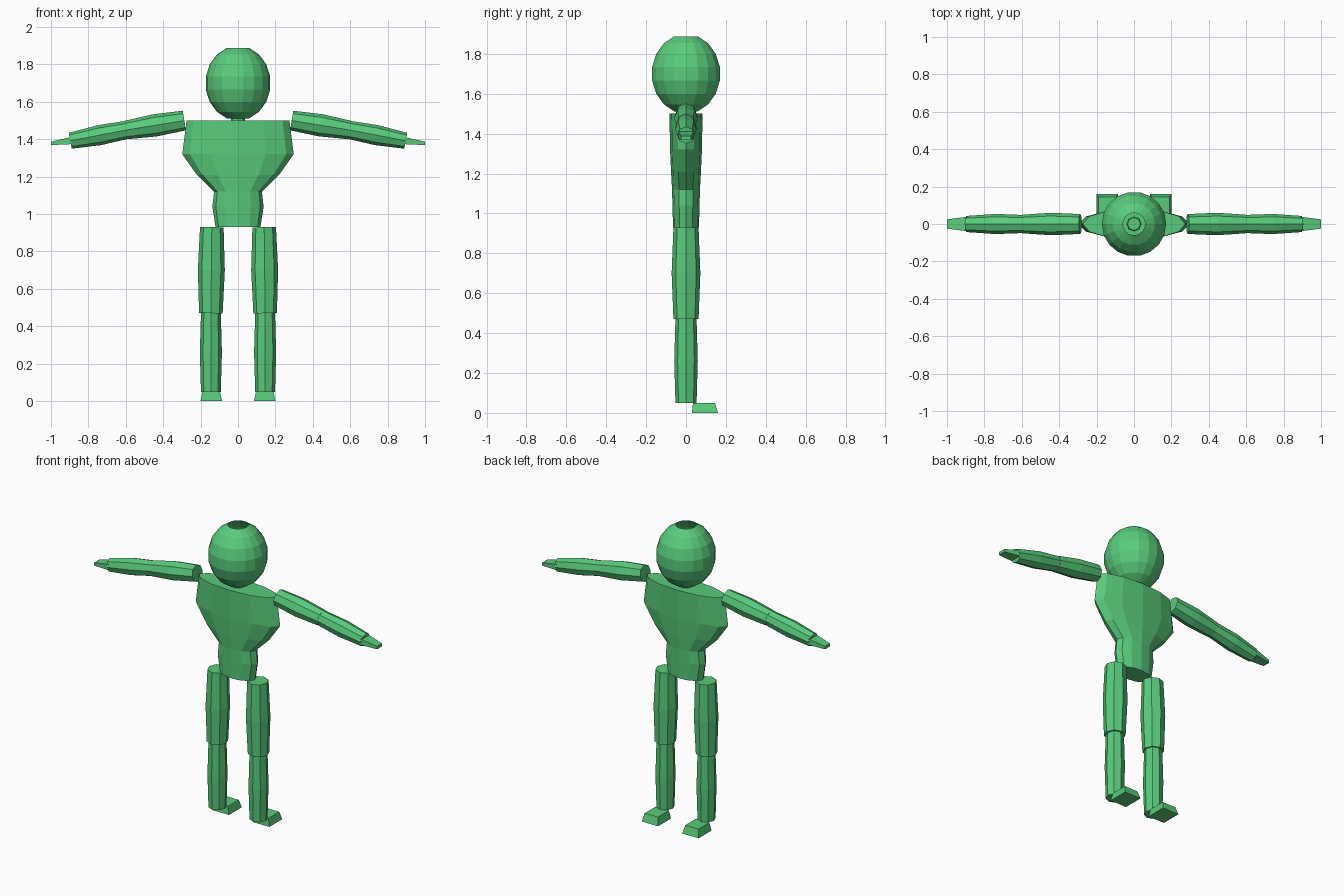
import bpy, bmesh
from math import sin, cos, pi, radians
from mathutils import Vector

if "Cube" in bpy.data.objects:
    bpy.data.objects.remove(bpy.data.objects["Cube"])

green = bpy.data.materials.new("green")
green.diffuse_color = (0.1, 0.6, 0.2, 1)
green.use_nodes = True
green.node_tree.nodes["Principled BSDF"].inputs["Base Color"].default_value = green.diffuse_color


def add_object(name, bm):
    bmesh.ops.recalc_face_normals(bm, faces=bm.faces)
    mesh = bpy.data.meshes.new(name)
    bm.to_mesh(mesh)
    bm.free()
    mesh.materials.append(green)
    obj = bpy.data.objects.new(name, mesh)
    bpy.context.collection.objects.link(obj)
    return obj


def loft(name, sections, u, v=(0, 1, 0), sides=8, turn=0.0, cap=True):
    """Skin rings given as (centre, radius along u, radius along v)."""
    bm = bmesh.new()
    u, v = Vector(u).normalized(), Vector(v)
    rings = []
    for centre, ru, rv in sections:
        angles = [turn + 2 * pi * i / sides for i in range(sides)]
        rings.append([bm.verts.new(Vector(centre) + u * ru * cos(a) + v * rv * sin(a))
                      for a in angles])
    for a, b in zip(rings, rings[1:]):
        for i in range(sides):
            j = (i + 1) % sides
            bm.faces.new((a[i], a[j], b[j], b[i]))
    if cap:
        bm.faces.new(rings[0])
        bm.faces.new(rings[-1])
    return add_object(name, bm)


def limb(name, start, end, radii):
    """Bulging limb segment with rings evenly spaced from start to end."""
    start, end = Vector(start), Vector(end)
    axis = (end - start).normalized()
    u = axis.cross(Vector((0, 1, 0)))
    n = len(radii) - 1
    return loft(name, [(start.lerp(end, i / n), r, r) for i, r in enumerate(radii)], u)


X = (1, 0, 0)

# Head: egg-shaped shell, open at the crown
head = []
for step in range(1, 9):
    a = radians(20 * step)
    head.append(((0, 0, 1.70 - 0.20 * cos(a)), 0.175 * sin(a), 0.175 * sin(a)))
loft("head", head, X, sides=18, cap=False)

# Neck
loft("neck", [((0, 0, 1.49), 0.04, 0.04), ((0, 0, 1.53), 0.035, 0.035)], X)

# Torso: wide chest, narrow waist
profile = [(0.93, 0.12, 0.065), (1.04, 0.137, 0.068), (1.12, 0.128, 0.07),
           (1.21, 0.22, 0.075), (1.32, 0.298, 0.08), (1.50, 0.275, 0.083)]
loft("torso", [((0, 0, z), rx, ry) for z, rx, ry in profile], X, sides=12)

for side, s in (("left", -1), ("right", 1)):
    # Arm and hand
    limb(side + "_upper_arm", (s * 0.287, 0, 1.50), (s * 0.595, 0, 1.45),
         (0.053, 0.06, 0.05))
    limb(side + "_forearm", (s * 0.585, 0, 1.452), (s * 0.897, 0, 1.392),
         (0.048, 0.054, 0.043))
    loft(side + "_hand", [((s * 0.89, 0, 1.393), 0.027, 0.055),
                          ((s * 1.0, 0, 1.378), 0.013, 0.035)],
         (0, 0, 1), sides=4, turn=pi / 4)
    # Leg
    limb(side + "_thigh", (s * 0.14, 0, 0.93), (s * 0.145, 0, 0.47),
         (0.063, 0.072, 0.063))
    limb(side + "_shin", (s * 0.145, 0, 0.47), (s * 0.145, 0, 0.05),
         (0.053, 0.059, 0.053))
    # Foot: tapered block
    k = 2 ** 0.5
    loft(side + "_foot", [((s * 0.143, 0.095, 0), 0.058 * k, 0.065 * k),
                          ((s * 0.143, 0.090, 0.05), 0.047 * k, 0.055 * k)],
         X, sides=4, turn=pi / 4)
